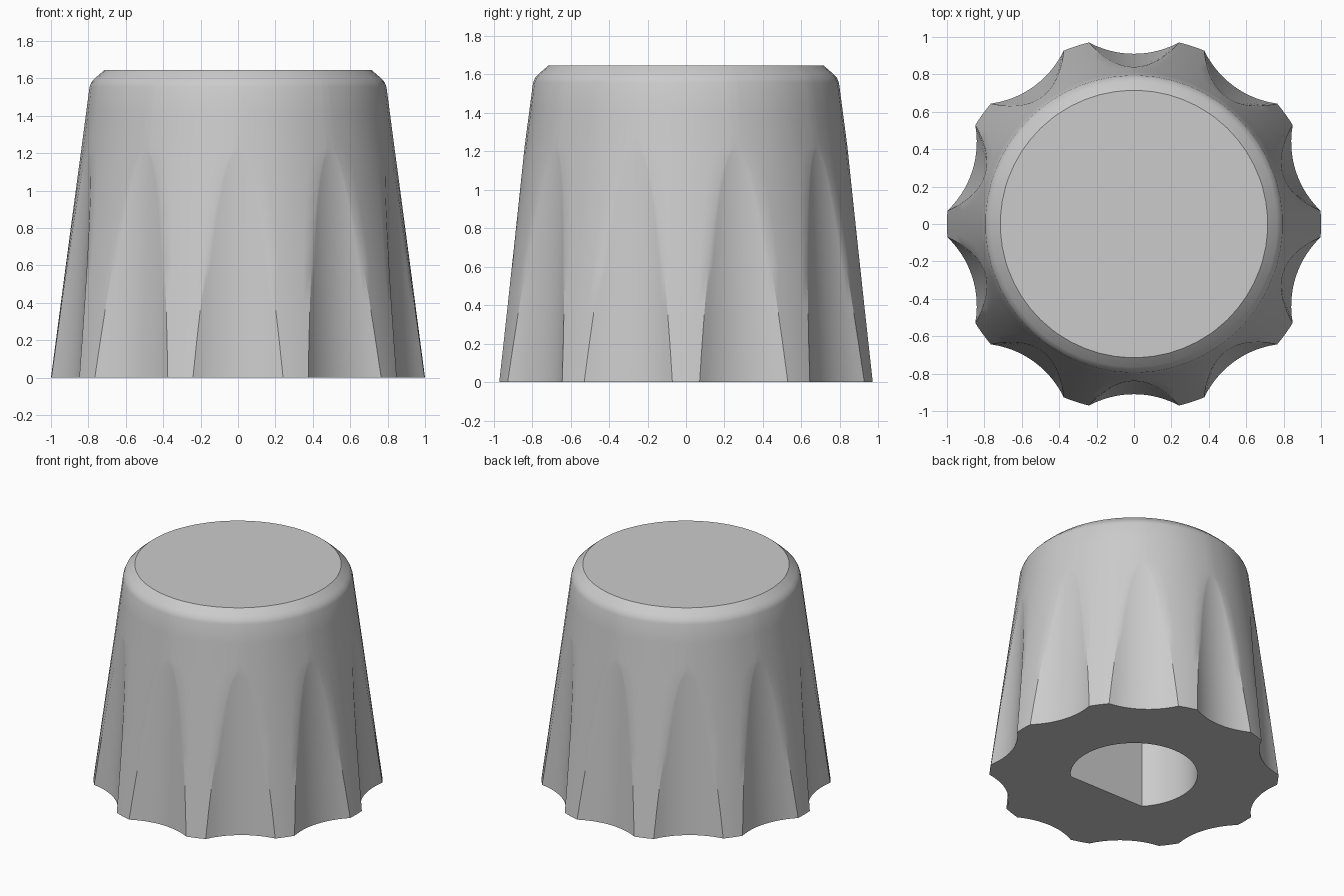
import bpy, bmesh, math

cube = bpy.data.objects.get("Cube")
if cube:
    bpy.data.objects.remove(cube, do_unlink=True)

FLUTES = 10
RIM_Z, RIM_R = 1.555, 0.795
CUT_R = 0.51           # radius of each scalloped flute
HOLE_R, FLAT_Y, HOLE_DEPTH = 0.44, -0.30, 1.1


def cone_radius(z):
    return 1 - (1 - RIM_R) * z / RIM_Z


def fluted_ring(z):
    """Tapered circle with scallops cut in, as (x, y, z) points."""
    rc, d = cone_radius(z), 1.42 - 0.058 * z
    cos_a = (rc * rc + d * d - CUT_R ** 2) / (2 * rc * d)
    half = max(math.acos(min(1, cos_a)), 0.03)
    pitch = math.tau / FLUTES
    points = []
    for k in range(FLUTES):
        mid = (k + 0.5) * pitch
        offsets = [half * (i / 7 - 1) for i in range(15)]
        offsets += [half + (pitch - 2 * half) * i / 5 for i in range(1, 5)]
        for t in offsets:
            r = rc
            if abs(t) <= half + 1e-6:
                r = min(rc, d * math.cos(t) - math.sqrt(CUT_R ** 2 - (d * math.sin(t)) ** 2))
            points.append((r * math.cos(mid + t), r * math.sin(mid + t), z))
    return points


def scaled_ring(points, radius, z):
    return [(x * radius / math.hypot(x, y), y * radius / math.hypot(x, y), z)
            for x, y, _ in points]


def add_loop(bm, points):
    return [bm.verts.new(p) for p in points]


def bridge(bm, a, b):
    n = len(a)
    for i in range(n):
        j = (i + 1) % n
        bm.faces.new((a[i], a[j], b[j], b[i]))


bm = bmesh.new()

# Fluted side wall
heights = [0, 0.2, 0.4, 0.6, 0.8, 0.95, 1.05, 1.12, 1.17, 1.2, 1.22, 1.3, 1.42, RIM_Z]
rings = [fluted_ring(z) for z in heights]

# Rounded shoulder and flat top
for radius, z in ((0.785, 1.58), (0.765, 1.602), (0.715, 1.645)):
    rings.append(scaled_ring(rings[-1], radius, z))
loops = [add_loop(bm, ring) for ring in rings]
for lower, upper in zip(loops, loops[1:]):
    bridge(bm, lower, upper)
bm.faces.new(loops[-1])

# D-shaped shaft hole
start = math.asin(FLAT_Y / HOLE_R)
sweep = math.pi - 2 * start
profile = [(HOLE_R * math.cos(start + sweep * i / 48),
            HOLE_R * math.sin(start + sweep * i / 48)) for i in range(49)]
mouth = add_loop(bm, [(x, y, 0) for x, y in profile])
floor = add_loop(bm, [(x, y, HOLE_DEPTH) for x, y in profile])
bridge(bm, mouth, floor)
bm.faces.new(floor)

# Flat underside around the hole
edges = []
for loop in (loops[0], mouth):
    for a, b in zip(loop, loop[1:] + loop[:1]):
        edges.append(bm.edges.get((a, b)))
bmesh.ops.triangle_fill(bm, use_beauty=True, use_dissolve=False, edges=edges)
bmesh.ops.recalc_face_normals(bm, faces=bm.faces)

mesh = bpy.data.meshes.new("knob_body")
bm.to_mesh(mesh)
bm.free()
knob = bpy.data.objects.new("knob_body", mesh)
bpy.context.scene.collection.objects.link(knob)

# Plain grey plastic
grey = (0.6, 0.6, 0.6, 1)
mat = bpy.data.materials.new("light_grey")
mat.use_nodes = True
mat.diffuse_color = grey
mat.node_tree.nodes["Principled BSDF"].inputs["Base Color"].default_value = grey
mesh.materials.append(mat)

bpy.ops.object.select_all(action="DESELECT")
knob.select_set(True)
bpy.context.view_layer.objects.active = knob
bpy.ops.object.shade_smooth_by_angle(angle=math.radians(30))
